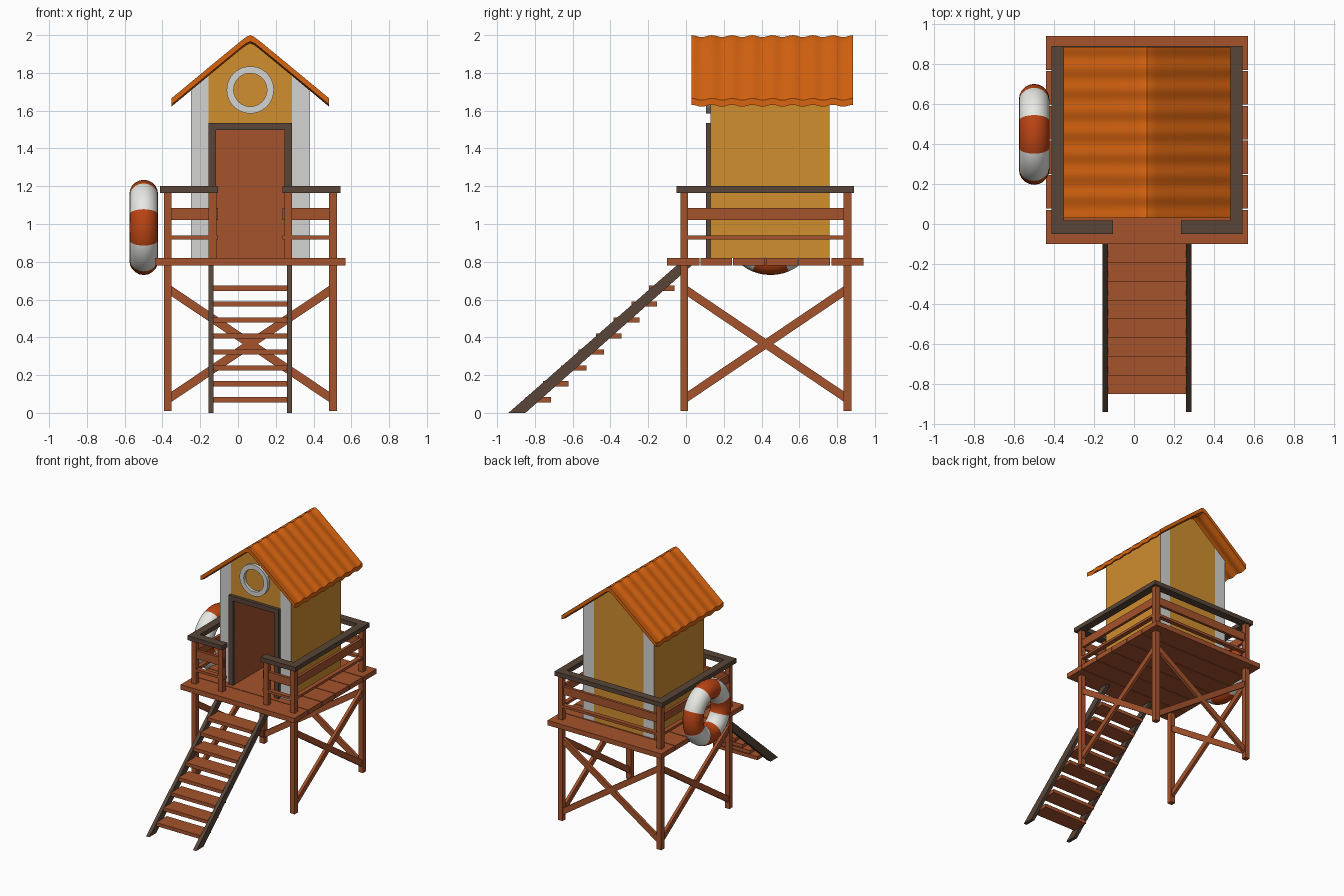
import bpy, bmesh, math
from mathutils import Vector

if "Cube" in bpy.data.objects:
    bpy.data.objects.remove(bpy.data.objects["Cube"])


def material(name, *rgb):
    lin = [((c / 255 + 0.055) / 1.055) ** 2.4 for c in rgb] + [1]
    m = bpy.data.materials.new(name)
    m.use_nodes = True
    m.diffuse_color = lin
    m.node_tree.nodes["Principled BSDF"].inputs["Base Color"].default_value = lin
    return m


WOOD = material("red brown wood", 165, 83, 45)
DARK = material("dark brown wood", 88, 69, 56)
YELLOW = material("yellow wall", 208, 142, 47)
TRIM = material("light grey trim", 212, 212, 210)
ROOF = material("orange roof", 216, 100, 16)
RED = material("float orange", 186, 68, 20)
WHITE = material("float white", 232, 232, 228)

CX = 0.065      # middle of the hut
DECK = 0.82     # top of the deck


def finish(name, bm, mats, smooth=False):
    bmesh.ops.remove_doubles(bm, verts=bm.verts, dist=1e-5)
    bmesh.ops.recalc_face_normals(bm, faces=bm.faces)
    me = bpy.data.meshes.new(name)
    bm.to_mesh(me)
    bm.free()
    for m in mats:
        me.materials.append(m)
    if smooth:
        me.shade_smooth()
        me.set_sharp_from_angle(angle=math.radians(40))
    ob = bpy.data.objects.new(name, me)
    bpy.context.scene.collection.objects.link(ob)
    return ob


def prism(name, pts, axis, lo, hi, mat):
    """Extrude an outline (other horizontal axis, z) along x or y."""
    bm = bmesh.new()
    put = (lambda p, d: (d, p[0], p[1])) if axis == "x" else (lambda p, d: (p[0], d, p[1]))
    ends = [[bm.verts.new(put(p, d)) for p in pts] for d in (lo, hi)]
    for e in ends:
        bm.faces.new(e)
    for i in range(len(pts)):
        j = (i + 1) % len(pts)
        bm.faces.new((ends[0][i], ends[0][j], ends[1][j], ends[1][i]))
    return finish(name, bm, [mat])


def box(name, x0, x1, y0, y1, z0, z1, mat):
    return prism(name, [(x0, z0), (x1, z0), (x1, z1), (x0, z1)], "y", y0, y1, mat)


def mirror_box(name, d0, d1, *rest):
    """A pair of boxes at equal distances either side of the hut's middle."""
    box("left_" + name, CX + d0, CX + d1, *rest)
    box("right_" + name, CX - d1, CX - d0, *rest)


def loft(name, rings, mats, closed, pick=lambda i: 0):
    bm = bmesh.new()
    vs = [[bm.verts.new(p) for p in r] for r in rings]
    n, k = len(rings), len(rings[0])
    for i in range(n if closed else n - 1):
        a, b = vs[i], vs[(i + 1) % n]
        for j in range(k):
            f = bm.faces.new((a[j], a[(j + 1) % k], b[(j + 1) % k], b[j]))
            f.material_index = pick(i)
    if not closed:
        bm.faces.new(vs[0])
        bm.faces.new(vs[-1])
    return finish(name, bm, mats, True)


# Deck planks
y0, y1, count = -0.10, 0.94, 6
step = (y1 - y0) / count
for i in range(count):
    gap = 0.003
    box(f"deck_plank_{i + 1}", -0.44, 0.57, y0 + i * step + gap * (i > 0),
        y0 + (i + 1) * step - gap * (i < count - 1), 0.78, DECK - 0.001, WOOD)

# Corner legs and short posts beside the entrance
for label, y in (("front", -0.01), ("back", 0.855)):
    mirror_box(label + "_leg", 0.417, 0.458, y - 0.02, y + 0.02, 0.01, 1.17, WOOD)
mirror_box("entrance_post", 0.18, 0.22, -0.03, 0.01, DECK - 0.01, 1.17, WOOD)

# Rails: a wide upright board and a thin flat board
for label, half, z0, z1 in (("wide", 0.011, 1.02, 1.085), ("thin", 0.018, 0.918, 0.938)):
    mirror_box(label + "_side_rail", 0.4375 - half, 0.4375 + half, -0.01, 0.855, z0, z1, WOOD)
    mirror_box(label + "_front_rail", 0.17, 0.4375, -0.01 - half, -0.01 + half, z0, z1, WOOD)
    box(label + "_back_rail", CX - 0.4375, CX + 0.4375, 0.855 - half, 0.855 + half, z0, z1, WOOD)

# Handrail caps
mirror_box("side_cap", 0.415, 0.478, -0.05, 0.89, 1.165, 1.2, DARK)
mirror_box("front_cap", 0.17, 0.415, -0.05, 0.018, 1.165, 1.2, DARK)
box("back_cap", CX - 0.415, CX + 0.415, 0.825, 0.89, 1.165, 1.2, DARK)


# Crossed braces on the sides and back
def brace(name, a, b, za, zb, axis, at):
    h = 0.027
    prism(name, [(a, za - h), (b, zb - h), (b, zb + h), (a, za + h)], axis,
          at - 0.012, at + 0.012, WOOD)


for label, za, zb in (("falling", 0.65, 0.08), ("rising", 0.08, 0.65)):
    for side, s in (("left", 1), ("right", -1)):
        brace(f"{side}_{label}_brace", 0.0, 0.845, za, zb, "x", CX + s * 0.4375)
    brace(f"back_{label}_brace", CX - 0.425, CX + 0.425, za, zb, "y", 0.855)

# Stairs
for side, s in (("left", 1), ("right", -1)):
    x = CX + s * 0.208
    prism(side + "_stringer", [(-0.94, 0), (-0.85, 0), (0.03, 0.78), (-0.05, 0.78)],
          "x", x - 0.014, x + 0.014, DARK)
for i in range(8):
    y, z = -0.85 + 0.0935 * i, 0.055 + 0.0845 * i
    box(f"tread_{i + 1}", CX - 0.197, CX + 0.197, y, y + 0.135, z, z + 0.028, WOOD)

# Hut walls with grey corner panels and an open doorway
FRONT, BACK = 0.13, 0.76
HALF, PANEL, DOOR, HEAD, INNER = 0.315, 0.22, 0.182, 1.5, 0.72
bm = bmesh.new()


def top(d):
    return 1.972 - 0.82 * abs(d)


def face(pts, mat):
    f = bm.faces.new([bm.verts.new((CX + x, y, z)) for x, y, z in pts])
    f.material_index = mat


for s in (1, -1):
    h, p, d = s * HALF, s * PANEL, s * DOOR
    for y in (FRONT, BACK):
        face([(h, y, DECK), (h, y, top(h)), (p, y, top(p)), (p, y, DECK)], 1)
    face([(h, FRONT, DECK), (h, BACK, DECK), (h, BACK, top(h)), (h, FRONT, top(h))], 0)
    face([(h, FRONT, top(h)), (h, BACK, top(h)), (p, BACK, top(p)), (p, FRONT, top(p))], 0)
    face([(p, FRONT, top(p)), (p, BACK, top(p)), (0, BACK, top(0)), (0, FRONT, top(0))], 0)
    face([(d, FRONT, DECK), (d, INNER, DECK), (d, INNER, HEAD), (d, FRONT, HEAD)], 2)
gable = [(PANEL, top(PANEL)), (0, top(0)), (-PANEL, top(PANEL)), (-PANEL, DECK)]
notch = [(-DOOR, DECK), (-DOOR, HEAD), (DOOR, HEAD), (DOOR, DECK)]
face([(x, FRONT, z) for x, z in gable + notch + [(PANEL, DECK)]], 0)
face([(x, BACK, z) for x, z in gable + [(PANEL, DECK)]], 0)
face([(x, INNER, z) for x, z in notch], 2)
for z in (DECK, HEAD):
    face([(-DOOR, FRONT, z), (DOOR, FRONT, z), (DOOR, INNER, z), (-DOOR, INNER, z)], 2)
finish("hut_walls", bm, [YELLOW, TRIM, WOOD])

# Door frame
mirror_box("door_jamb", 0.182, 0.222, 0.105, 0.135, DECK, 1.535, DARK)
box("door_lintel", CX - 0.182, CX + 0.182, 0.105, 0.135, 1.497, 1.535, DARK)

# Round trim on the gable
rings = []
for i in range(40):
    a = math.tau * i / 40
    rings.append([(CX + r * math.cos(a), y, 1.71 + r * math.sin(a))
                  for r, y in ((0.125, 0.105), (0.125, 0.135), (0.088, 0.135), (0.088, 0.105))])
loft("gable_ring", rings, [TRIM], True)

# Corrugated roof with a softly rounded ridge
spread = [-0.4175, -0.2, -0.05, -0.02, 0, 0.02, 0.05, 0.2, 0.4175]
line = [(d, 2.007 - 0.83 * math.hypot(d, 0.015)) for d in spread]
section = line + [(d, z - 0.034) for d, z in reversed(line)]
rings = []
for i in range(97):
    t = i / 96
    wave = 0.005 * math.cos(math.tau * 8 * t)
    rings.append([(CX + d, 0.03 + 0.855 * t, z + wave) for d, z in section])
loft("roof", rings, [ROOF], False)

# Life ring hung on the side rail, in eight alternating bands
rings = []
for i in range(48):
    a = math.tau * i / 48
    ring = []
    for j in range(20):
        b = math.tau * j / 20
        r = 0.176 + 0.076 * math.cos(b)
        ring.append((-0.499 + 0.076 * math.sin(b), 0.448 + r * math.cos(a), 0.982 + r * math.sin(a)))
    rings.append(ring)
loft("life_ring", rings, [RED, WHITE], True, lambda i: ((i + 3) // 6) % 2)
